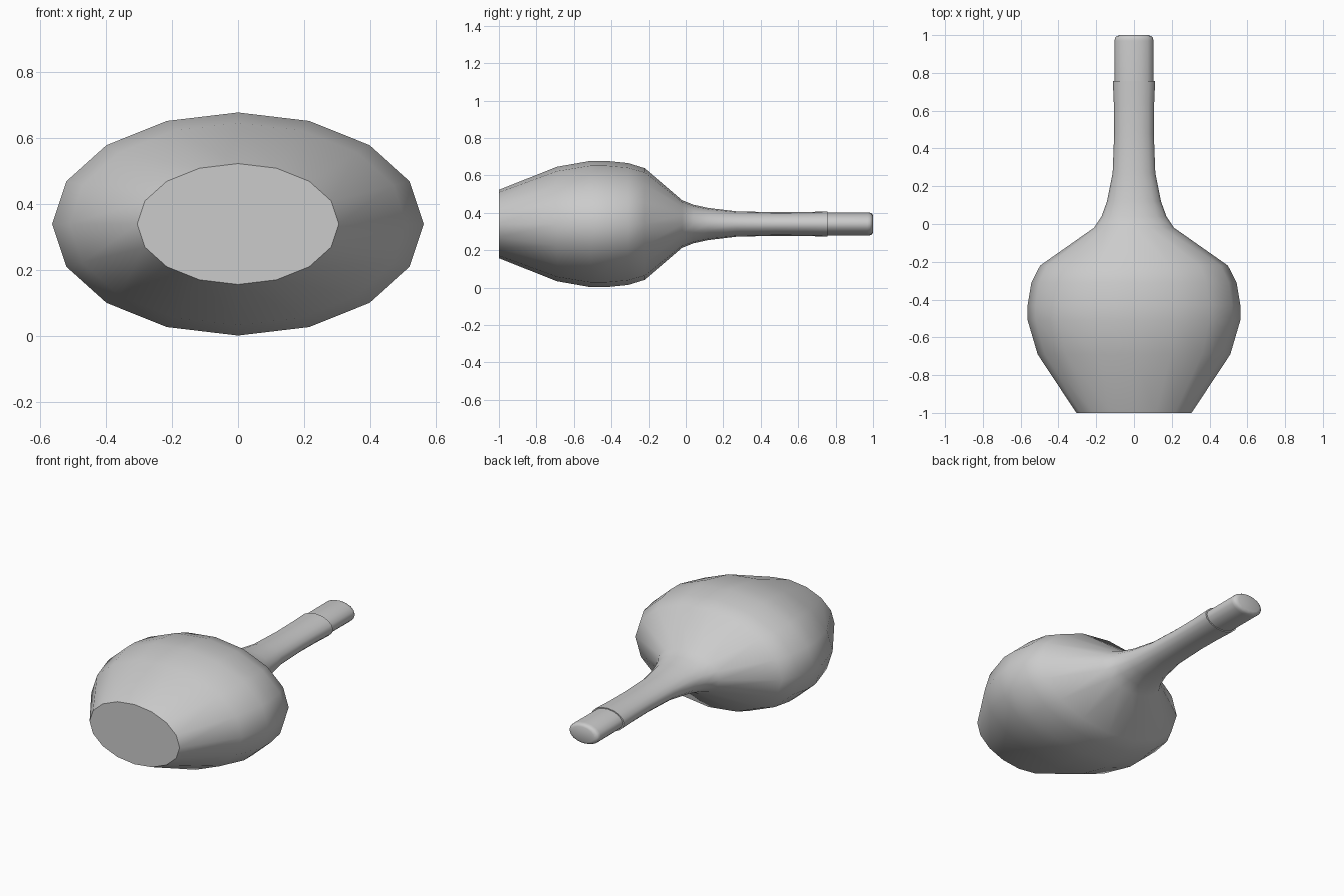
import bpy, bmesh, math

if "Cube" in bpy.data.objects:
    bpy.data.objects.remove(bpy.data.objects["Cube"])

SIDES = 16
FLAT = 0.6      # height / width of the oval section
AXIS_Z = 0.34


def loft(name, profile):
    """Oval rings (y, half width) skinned along y, capped at both ends."""
    bm = bmesh.new()
    rings = []
    for y, r in profile:
        ring = []
        for i in range(SIDES):
            a = 2 * math.pi * i / SIDES
            ring.append(bm.verts.new((r * math.cos(a), y, AXIS_Z + FLAT * r * math.sin(a))))
        rings.append(ring)
    for a, b in zip(rings, rings[1:]):
        for i in range(SIDES):
            j = (i + 1) % SIDES
            bm.faces.new((a[i], a[j], b[j], b[i]))
    bm.faces.new(rings[0])
    bm.faces.new(rings[-1])
    bmesh.ops.recalc_face_normals(bm, faces=bm.faces)
    mesh = bpy.data.meshes.new(name)
    bm.to_mesh(mesh)
    bm.free()
    obj = bpy.data.objects.new(name, mesh)
    bpy.context.collection.objects.link(obj)
    bpy.ops.object.select_all(action='DESELECT')
    obj.select_set(True)
    bpy.context.view_layer.objects.active = obj
    bpy.ops.object.shade_smooth_by_angle(angle=math.radians(45))
    return obj


# flask body: flat base, wide belly, shoulder and slender neck
loft("flask_body", [
    (-1.0, 0.305), (-0.69, 0.51), (-0.51, 0.563), (-0.43, 0.563),
    (-0.31, 0.543), (-0.22, 0.497), (-0.02, 0.212), (0.04, 0.172),
    (0.12, 0.143), (0.27, 0.113), (0.48, 0.105), (0.64, 0.107), (0.757, 0.112),
])

# stopper: narrower plug with a rounded end
loft("stopper", [
    (0.70, 0.102), (0.97, 0.103), (0.984, 0.101), (0.994, 0.093), (1.0, 0.075),
])
